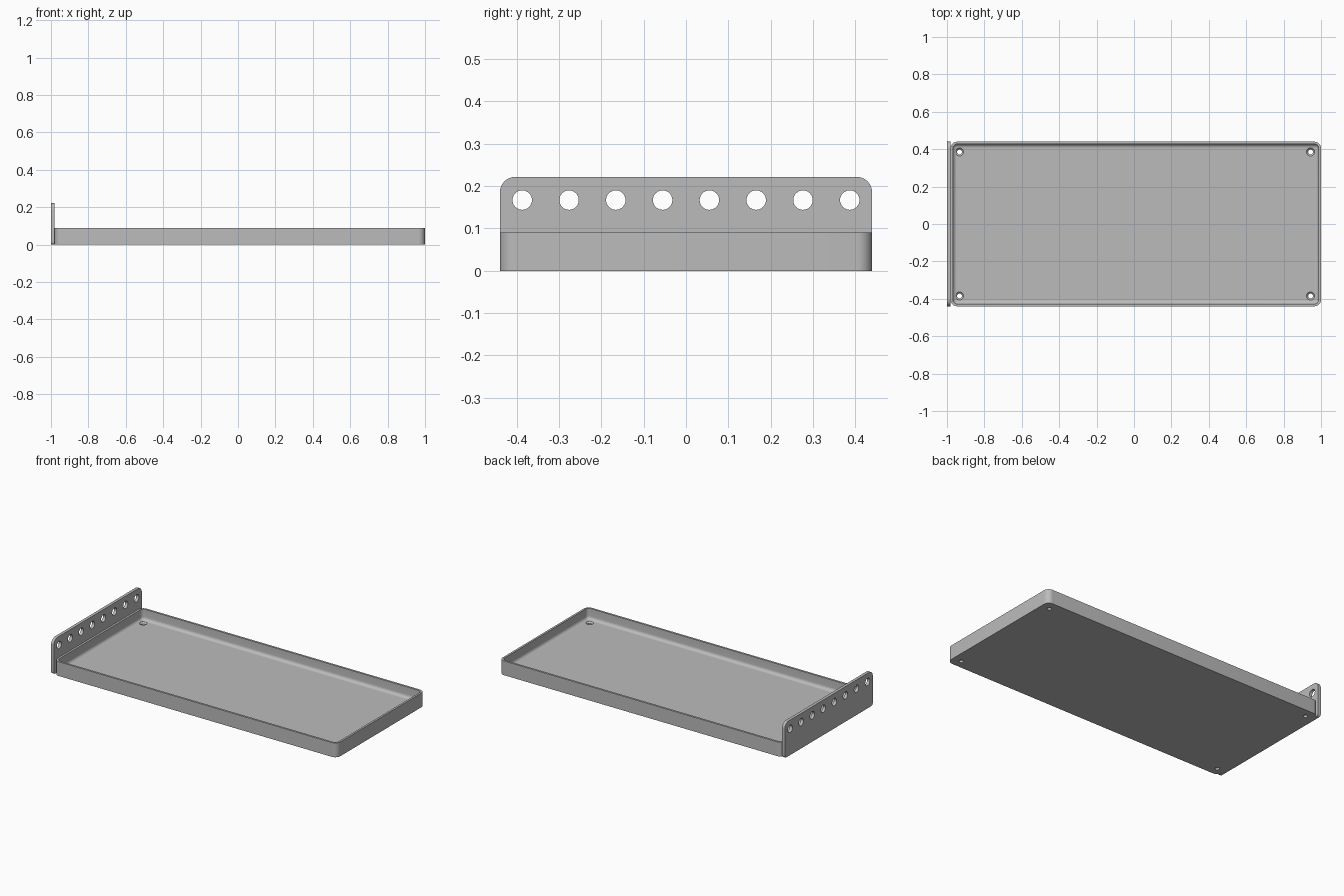
import bpy, bmesh, math
from mathutils import Vector

cube = bpy.data.objects.get("Cube")
if cube:
    bpy.data.objects.remove(cube, do_unlink=True)

GREY = (0.5, 0.5, 0.5, 1)
metal = bpy.data.materials.new("grey metal")
metal.use_nodes = True
metal.diffuse_color = GREY
metal.node_tree.nodes["Principled BSDF"].inputs["Base Color"].default_value = GREY


def rounded_rect(w, h, radii, steps=8):
    """Outline of a w by h rectangle, one radius per corner, counter-clockwise."""
    pts = []
    signs = [(1, 1), (-1, 1), (-1, -1), (1, -1)]
    for i, ((sx, sy), r) in enumerate(zip(signs, radii)):
        for k in range(steps + 1):
            a = (i + k / steps) * math.pi / 2
            pts.append((sx * (w / 2 - r) + r * math.cos(a),
                        sy * (h / 2 - r) + r * math.sin(a)))
    return pts


def loft(name, loops):
    """Solid skinned through equal closed loops and capped at both ends."""
    bm = bmesh.new()
    rings = [[bm.verts.new(p) for p in loop] for loop in loops]
    for a, b in zip(rings, rings[1:]):
        for i in range(len(a)):
            j = (i + 1) % len(a)
            bm.faces.new((a[i], a[j], b[j], b[i]))
    bm.faces.new(rings[0][::-1])
    bm.faces.new(rings[-1])
    bmesh.ops.recalc_face_normals(bm, faces=bm.faces)
    mesh = bpy.data.meshes.new(name)
    bm.to_mesh(mesh)
    bm.free()
    ob = bpy.data.objects.new(name, mesh)
    bpy.context.collection.objects.link(ob)
    mesh.materials.append(metal)
    return ob


def circle(r, n=32):
    return [(r * math.cos(math.tau * i / n), r * math.sin(math.tau * i / n)) for i in range(n)]


def drill(target, cutters):
    """Cut every cutter out of the target, then discard the cutters."""
    for c in cutters:
        c.hide_render = True
        mod = target.modifiers.new("hole", 'BOOLEAN')
        mod.object, mod.operation, mod.solver = c, 'DIFFERENCE', 'EXACT'
    bpy.ops.object.select_all(action='DESELECT')
    target.select_set(True)
    bpy.context.view_layer.objects.active = target
    for mod in list(target.modifiers):
        bpy.ops.object.modifier_apply(modifier=mod.name)
    for c in cutters:
        bpy.data.objects.remove(c, do_unlink=True)
    bpy.ops.object.shade_smooth_by_angle(angle=math.radians(35))


# Main dimensions
DEPTH, PLATE, HEIGHT, FLOOR = 0.88, 0.019, 0.09, 0.022
WALL, FILLET, CORNER = 0.013, 0.02, 0.035
LENGTH = 2 - PLATE
centre_x = PLATE / 2


def tray_loop(inset, z):
    pts = rounded_rect(LENGTH - 2 * inset, DEPTH - 2 * inset, [CORNER - inset] * 4)
    return [(x + centre_x, y, z) for x, y in pts]


# Tray: outer wall, rim, inner wall and a rounded fillet down to the floor
section = [(0, 0), (0, HEIGHT), (WALL, HEIGHT)]
for k in range(7):
    a = k / 6 * math.pi / 2
    section.append((WALL + FILLET * (1 - math.cos(a)), FLOOR + FILLET * (1 - math.sin(a))))
tray = loft("tray", [tray_loop(i, z) for i, z in section])

# Countersunk screw holes in the tray corners
sink = [(0.013, -0.02), (0.013, FLOOR - 0.009), (0.022, FLOOR), (0.022, FLOOR + 0.005)]
screws = []
for x in (-0.933, 0.944):
    for y in (-0.385, 0.385):
        screws.append(loft("screw_cutter", [[(x + u, y + v, z) for u, v in circle(r)]
                                            for r, z in sink]))
drill(tray, screws)

# Upright end plate with rounded corners
TOP = 0.222
outline = rounded_rect(DEPTH, TOP, [0.037, 0.037, 0.015, 0.015])
plate = loft("end_plate", [[(x, y, z + TOP / 2) for y, z in outline] for x in (-1, -1 + PLATE)])

# Row of round holes along the plate
row = []
for i in range(8):
    y = -0.387 + i * 0.774 / 7
    row.append(loft("row_cutter", [[(x, y + u, 0.167 + v) for u, v in circle(0.023)]
                                   for x in (-1.05, -0.9)]))
drill(plate, row)
